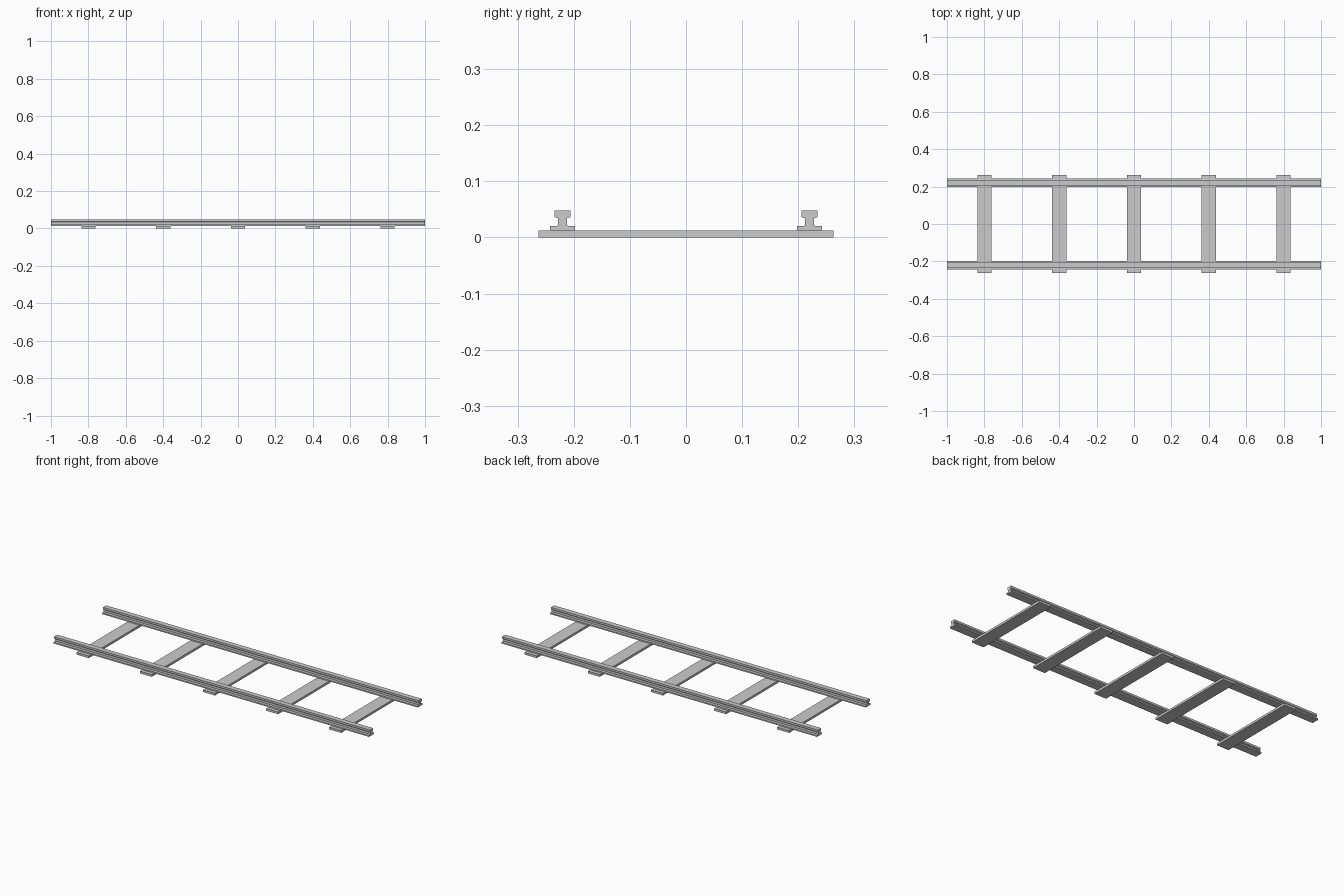
import bpy
import bmesh

if "Cube" in bpy.data.objects:
    bpy.data.objects.remove(bpy.data.objects["Cube"])

grey = bpy.data.materials.new("steel_grey")
grey.diffuse_color = (0.6, 0.6, 0.6, 1)
grey.use_nodes = True
grey.node_tree.nodes["Principled BSDF"].inputs["Base Color"].default_value = grey.diffuse_color


def extrude_x(name, profile, length, location):
    """Closed (y, z) profile extruded along x, centred on its location."""
    bm = bmesh.new()
    face = bm.faces.new([bm.verts.new((-length / 2, y, z)) for y, z in profile])
    ext = bmesh.ops.extrude_face_region(bm, geom=[face])
    verts = [v for v in ext["geom"] if isinstance(v, bmesh.types.BMVert)]
    bmesh.ops.translate(bm, verts=verts, vec=(length, 0, 0))
    bmesh.ops.recalc_face_normals(bm, faces=bm.faces)
    mesh = bpy.data.meshes.new(name)
    bm.to_mesh(mesh)
    bm.free()
    mesh.materials.append(grey)
    obj = bpy.data.objects.new(name, mesh)
    obj.location = location
    bpy.context.collection.objects.link(obj)
    return obj


# Rail section: wide foot, narrow web, chamfered head
half = [(0.022, 0.0125), (0.022, 0.020), (0.008, 0.021), (0.008, 0.0345),
        (0.0125, 0.0355), (0.0145, 0.0375), (0.0145, 0.0485)]
rail = half + [(-y, z) for y, z in reversed(half)]
for side, y in (("front", -0.22), ("back", 0.22)):
    extrude_x(side + "_rail", rail, 2.0, (0, y, 0))

# Flat sleepers under both rails
sleeper = [(-0.263, 0), (0.263, 0), (0.263, 0.0125), (-0.263, 0.0125)]
for i in range(5):
    extrude_x(f"sleeper_{i + 1}", sleeper, 0.076, (-0.8 + 0.4 * i, 0, 0))
